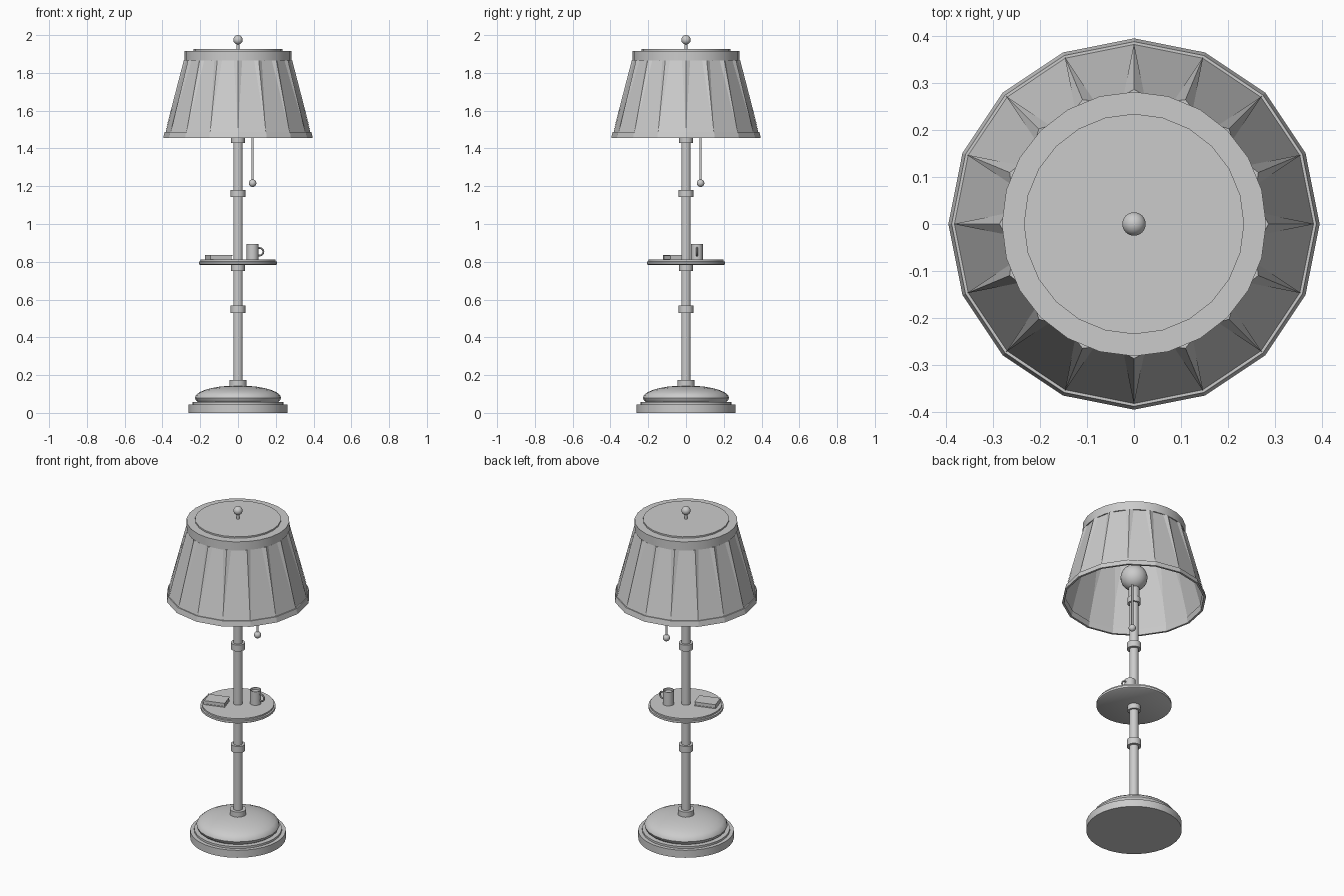
import bpy, bmesh, math
from mathutils import Matrix, Vector

if "Cube" in bpy.data.objects:
    bpy.data.objects.remove(bpy.data.objects["Cube"])


def finish(name, bm, smooth=True):
    bmesh.ops.recalc_face_normals(bm, faces=bm.faces)
    me = bpy.data.meshes.new(name)
    bm.to_mesh(me)
    bm.free()
    ob = bpy.data.objects.new(name, me)
    bpy.context.collection.objects.link(ob)
    if smooth:
        bpy.ops.object.select_all(action='DESELECT')
        ob.select_set(True)
        bpy.context.view_layer.objects.active = ob
        bpy.ops.object.shade_smooth_by_angle(angle=math.radians(35))
    return ob


def lathe(name, profile, segs=24, at=(0, 0), caps=True, loop=False, smooth=True):
    """Revolve (radius, z) points around a vertical axis."""
    bm = bmesh.new()
    rings = [[bm.verts.new((at[0] + r * math.cos(2 * math.pi * i / segs),
                            at[1] + r * math.sin(2 * math.pi * i / segs), z))
              for i in range(segs)] for r, z in profile]
    pairs = list(zip(rings, rings[1:]))
    if loop:
        pairs.append((rings[-1], rings[0]))
    for a, b in pairs:
        for i in range(segs):
            j = (i + 1) % segs
            bm.faces.new((a[i], a[j], b[j], b[i]))
    if caps and not loop:
        bm.faces.new(rings[0])
        bm.faces.new(rings[-1])
    return finish(name, bm, smooth)


def cyl(name, r, z0, z1, **kw):
    return lathe(name, [(r, z0), (r, z1)], **kw)


def ball(name, r, loc, squash=1.0):
    bm = bmesh.new()
    bmesh.ops.create_uvsphere(bm, u_segments=24, v_segments=14, radius=r,
                              matrix=Matrix.Translation(loc) @ Matrix.Diagonal((1, 1, squash, 1)))
    return finish(name, bm)


def box(name, size, offset, pivot, angle):
    bm = bmesh.new()
    bmesh.ops.create_cube(bm, size=1, matrix=Matrix.Translation(pivot)
                          @ Matrix.Rotation(angle, 4, 'Z') @ Matrix.Translation(offset)
                          @ Matrix.Diagonal((*size, 1)))
    return finish(name, bm, False)


# Base and pole
cyl("base_plate", 0.262, 0, 0.045, segs=32)
cyl("base_step", 0.24, 0.045, 0.057, segs=32)
ball("base_dome", 0.228, (0, 0, 0.08), 0.285)
cyl("base_collar", 0.045, 0.135, 0.175)
cyl("pole", 0.025, 0.14, 1.46)
for i, (z0, z1) in enumerate([(0.528, 0.568), (0.752, 0.788), (1.142, 1.18), (1.43, 1.465)]):
    cyl(f"pole_collar_{i + 1}", 0.039 if i % 2 == 0 else 0.036, z0, z1)

# Socket and bulb
cyl("bulb_socket", 0.03, 1.46, 1.54)
ball("bulb", 0.074, (0, 0, 1.595))

# Tray
lathe("tray", [(0.2, 0.783), (0.206, 0.787), (0.206, 0.8), (0.198, 0.802), (0.198, 0.811)], segs=32)

# Cup with handle
cup = (0.077, 0.058)
lathe("cup", [(0.031, 0.811), (0.031, 0.893), (0.027, 0.893), (0.027, 0.88)], at=cup)
bm = bmesh.new()
N, M = 16, 8
ring = [[bm.verts.new((cup[0] + 0.037 + (0.02 + 0.005 * math.cos(b)) * math.cos(a),
                       cup[1] + 0.005 * math.sin(b),
                       0.853 + (0.02 + 0.005 * math.cos(b)) * math.sin(a)))
         for b in (2 * math.pi * k / M for k in range(M))]
        for a in (2 * math.pi * k / N for k in range(N))]
for i in range(N):
    for j in range(M):
        p, q = ring[i], ring[(i + 1) % N]
        bm.faces.new((p[j], q[j], q[(j + 1) % M], p[(j + 1) % M]))
finish("cup_handle", bm)

# Book: two covers, pages and spine
pivot, turn = (-0.1, -0.06, 0.811), 0.3
for name, size, off in [("book_lower_cover", (0.12, 0.09, 0.004), (0, 0, 0.002)),
                        ("book_pages", (0.114, 0.084, 0.018), (0, 0, 0.012)),
                        ("book_upper_cover", (0.12, 0.09, 0.004), (0, 0, 0.022)),
                        ("book_spine", (0.006, 0.09, 0.026), (-0.06, 0, 0.013))]:
    box(name, size, off, pivot, turn)

# Shade: sixteen flat panels with a rim, top band and lid
SIDES = 16
lathe("shade_panels", [(0.39, 1.46), (0.277, 1.875)], segs=SIDES, caps=False, smooth=False)
lathe("shade_bottom_rim", [(0.384, 1.455), (0.396, 1.455), (0.389, 1.486), (0.377, 1.486)],
      segs=SIDES, loop=True, smooth=False)
cyl("shade_top_band", 0.282, 1.865, 1.917)
cyl("shade_lid", 0.235, 1.915, 1.926)

# Tapered pleats running down every panel seam
bm = bmesh.new()
for k in range(SIDES):
    rot = Matrix.Rotation(2 * math.pi * k / SIDES, 3, 'Z')
    tip, left, ridge, right = [bm.verts.new(rot @ Vector(p)) for p in
                               [(0.386, 0, 1.485), (0.275, -0.022, 1.866),
                                (0.287, 0, 1.866), (0.275, 0.022, 1.866)]]
    for f in ((tip, left, ridge), (tip, ridge, right), (tip, right, left), (left, right, ridge)):
        bm.faces.new(f)
finish("shade_pleats", bm, False)

# Finial and pull chain
cyl("finial_stem", 0.008, 1.92, 1.96, segs=12)
ball("finial_ball", 0.025, (0, 0, 1.975))
cyl("pull_chain", 0.006, 1.215, 1.49, segs=12, at=(0.077, 0.077))
ball("pull_knob", 0.02, (0.077, 0.077, 1.216))
